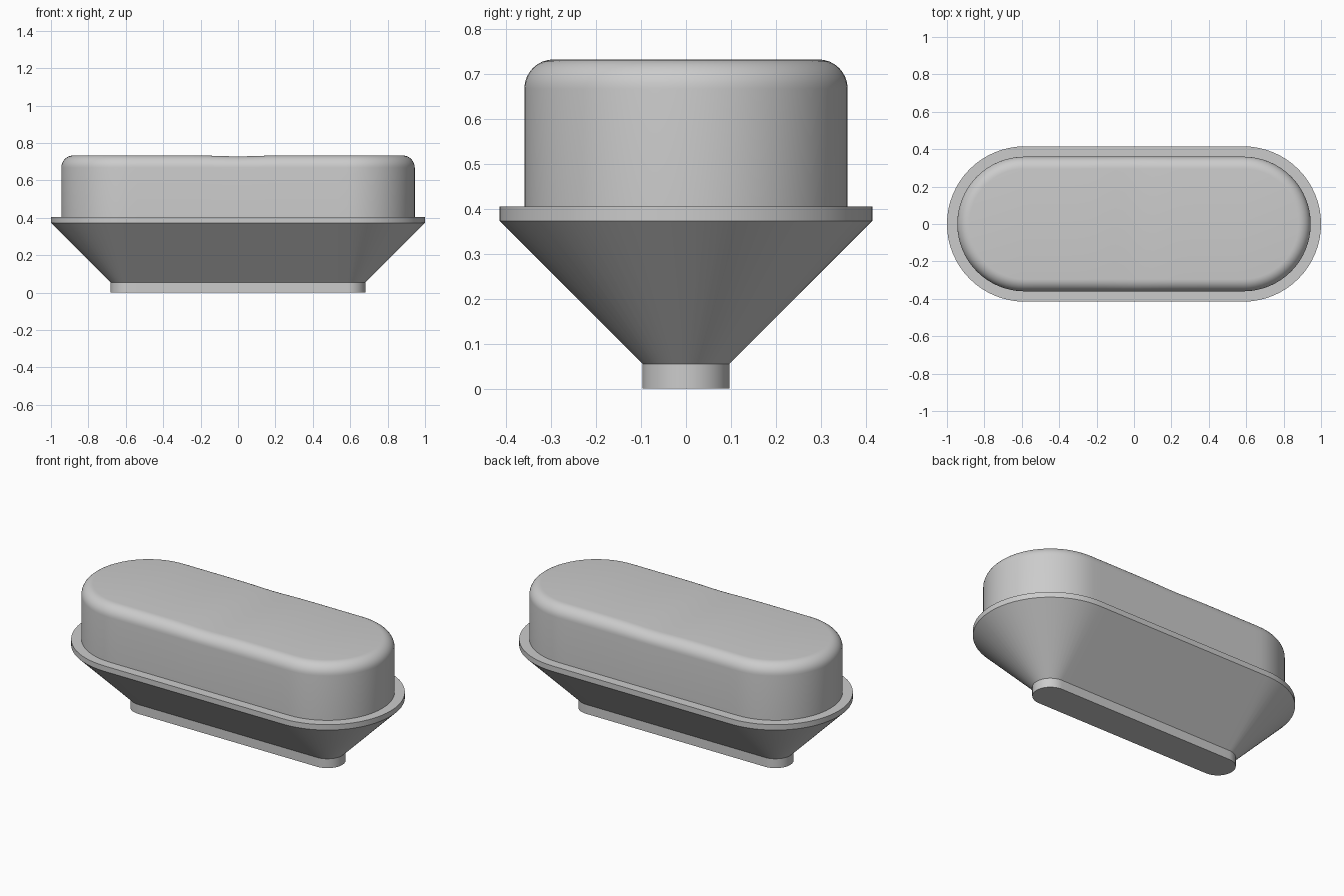
import bpy
import bmesh
import math

HALF_STRAIGHT = 0.585   # every section is a stadium around this spine
ARC_STEPS = 16
SPAN_STEPS = 24

cube = bpy.data.objects.get("Cube")
if cube:
    bpy.data.objects.remove(cube, do_unlink=True)

grey = bpy.data.materials.new("plain grey")
grey.use_nodes = True
colour = (0.6, 0.6, 0.6, 1)
grey.diffuse_color = colour
grey.node_tree.nodes["Principled BSDF"].inputs["Base Color"].default_value = colour


def front_outline(r):
    """Front half of a stadium, from the right tip to the left tip."""
    arc = [math.pi / 2 * i / ARC_STEPS for i in range(ARC_STEPS + 1)]
    right = [(-HALF_STRAIGHT - r * math.cos(a), -r * math.sin(a)) for a in arc]
    span = [(HALF_STRAIGHT * (2 * i / SPAN_STEPS - 1), -r)
            for i in range(1, SPAN_STEPS)]
    left = [(-x, y) for x, y in reversed(right)]
    return right + span + left


def loft(name, profile, cap_bottom=False, cap_top=False, dip=None):
    """Skin stadium sections given as (radius, height) pairs."""
    bm = bmesh.new()
    rings = []
    for r, z in profile:
        front = front_outline(r)
        back = [(x, -y) for x, y in reversed(front[1:-1])]
        rings.append([bm.verts.new((x, y, z - (dip(x, z) if dip else 0)))
                      for x, y in front + back])
    n = len(rings[0])
    for low, high in zip(rings, rings[1:]):
        for i in range(n):
            j = (i + 1) % n
            bm.faces.new((low[i], low[j], high[j], high[i]))
    # Caps are strips running from the front edge to the back edge
    for ring, wanted in ((rings[0], cap_bottom), (rings[-1], cap_top)):
        if wanted:
            for i in range(n // 2):
                corners = (ring[i], ring[i + 1], ring[-i - 1], ring[-i])
                bm.faces.new(list(dict.fromkeys(corners)))
    bmesh.ops.recalc_face_normals(bm, faces=bm.faces)
    mesh = bpy.data.meshes.new(name)
    bm.to_mesh(mesh)
    bm.free()
    mesh.materials.append(grey)
    obj = bpy.data.objects.new(name, mesh)
    bpy.context.collection.objects.link(obj)
    bpy.ops.object.select_all(action="DESELECT")
    obj.select_set(True)
    bpy.context.view_layer.objects.active = obj
    bpy.ops.object.shade_smooth_by_angle(angle=math.radians(30))
    return obj


# Foot, sloping funnel and flat rim
loft("foot", [(0.097, 0), (0.097, 0.055)], cap_bottom=True, cap_top=True)
loft("funnel", [(0.097, 0.055), (0.415, 0.373)])
loft("rim", [(0.415, 0.373), (0.415, 0.405)], cap_top=True)

# Rounded cover with a very shallow sag across the middle of its top
COVER_R, COVER_TOP, FILLET = 0.36, 0.733, 0.065
fillet = []
for i in range(9):
    a = math.pi / 2 * i / 8
    fillet.append((COVER_R - FILLET * (1 - math.cos(a)),
                   COVER_TOP - FILLET * (1 - math.sin(a))))


def sag(x, z):
    lift = max(0, (z - COVER_TOP + FILLET) / FILLET)
    return 0.005 * lift * math.exp(-(x / 0.13) ** 2)


loft("cover", [(COVER_R, 0.405)] + fillet, cap_top=True, dip=sag)
